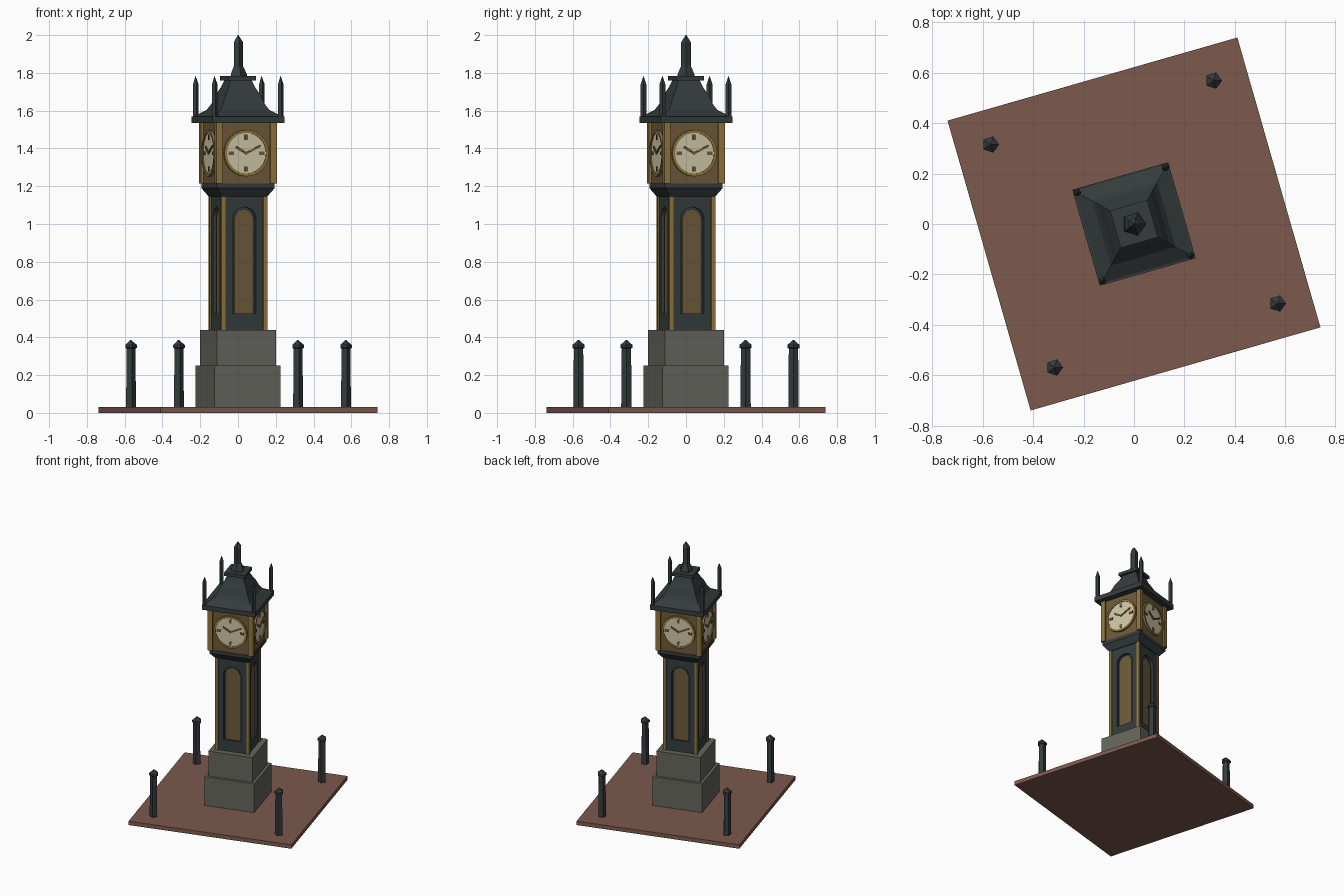
import bpy, bmesh
from math import radians, pi, cos, sin, atan2, hypot
from mathutils import Matrix, Vector

if "Cube" in bpy.data.objects:
    bpy.data.objects.remove(bpy.data.objects["Cube"])

TURN = radians(16)          # whole tower is turned on its paving
K = cos(TURN) + sin(TURN)   # seen half-width / true half-width


def mat(name, c):
    m = bpy.data.materials.new(name)
    m.diffuse_color = (*c, 1)
    m.use_nodes = True
    m.node_tree.nodes["Principled BSDF"].inputs["Base Color"].default_value = m.diffuse_color
    return m


BRICK = mat("brick", (.20, .10, .075))
STONE = mat("stone", (.13, .13, .11))
DARK = mat("dark_iron", (.035, .045, .045))
GOLD = mat("gold", (.28, .18, .045))
BRONZE = mat("bronze", (.15, .10, .04))
CREAM = mat("cream", (.62, .56, .38))


def rot(side=0):
    return Matrix.Rotation(TURN + side * pi / 2, 4, 'Z')


def finish(name, bm, material, m=Matrix()):
    bmesh.ops.transform(bm, matrix=m, verts=bm.verts)
    bmesh.ops.recalc_face_normals(bm, faces=bm.faces)
    me = bpy.data.meshes.new(name)
    bm.to_mesh(me)
    bm.free()
    me.materials.append(material)
    o = bpy.data.objects.new(name, me)
    bpy.context.collection.objects.link(o)
    return o


def box(name, lo, hi, material, m, local=Matrix()):
    bm = bmesh.new()
    bmesh.ops.create_cube(bm, size=1)
    for v in bm.verts:
        v.co = Vector([a + (c + .5) * (b - a) for a, b, c in zip(lo, hi, v.co)])
    return finish(name, bm, material, m @ local)


def loft(name, prof, n, material, m=Matrix(), a0=0.0):
    """Stack of n-sided rings from (radius, z) pairs, capped."""
    bm = bmesh.new()
    rings = [[bm.verts.new((r * cos(a0 + 2 * pi * i / n), r * sin(a0 + 2 * pi * i / n), z))
              for i in range(n)] for r, z in prof]
    for a, b in zip(rings, rings[1:]):
        for i in range(n):
            bm.faces.new((a[i], a[(i + 1) % n], b[(i + 1) % n], b[i]))
    bm.faces.new(rings[0])
    bm.faces.new(rings[-1])
    return finish(name, bm, material, m)


def square(name, prof, material):
    return loft(name, [(h * 2 ** .5, z) for h, z in prof], 4, material, rot(), pi / 4)


def prism(name, pts, y0, y1, material, m):
    """Outline in x,z pushed from y0 to y1."""
    bm = bmesh.new()
    a = [bm.verts.new((x, y0, z)) for x, z in pts]
    b = [bm.verts.new((x, y1, z)) for x, z in pts]
    n = len(pts)
    for i in range(n):
        bm.faces.new((a[i], a[(i + 1) % n], b[(i + 1) % n], b[i]))
    bm.faces.new(a)
    bm.faces.new(b)
    return finish(name, bm, material, m)


def arch(w, z0, z1):
    return [(-w, z0), (w, z0)] + [(w * cos(pi * i / 12), z1 - w + w * sin(pi * i / 12)) for i in range(13)]


# Paving and stone plinth
square("paving", [(.598, 0), (.598, .03)], BRICK)
square("plinth_lower", [(.182, .03), (.182, .25)], STONE)
square("plinth_upper", [(.162, .25), (.162, .44)], STONE)

# Shaft, neck, clock head, cornice
shaft = square("shaft", [(.119, .44), (.119, 1.15)], DARK)
square("neck", [(.125, 1.145), (.157, 1.19), (.157, 1.215)], DARK)
square("clock_head", [(.152, 1.215), (.152, 1.535)], BRONZE)
square("cornice", [(.198, 1.535), (.198, 1.57)], DARK)

# Bell roof and cap plate
bell = [(.235, 1.57), (.165, 1.605), (.142, 1.635), (.12, 1.68), (.09, 1.725), (.07, 1.765)]
square("roof", [(e / K, z) for e, z in bell], DARK)
square("roof_cap", [(.077, 1.76), (.077, 1.783)], DARK)
loft("finial", [(.048, 1.783), (.046, 1.795), (.03, 1.83), (.027, 1.835),
                (.027, 1.962), (.022, 1.97), (.002, 2.0)], 5, DARK)

CZ, FY = 1.375, -.152     # clock centre height, wall plane
for s in range(4):
    m = rot(s)
    # Arched recess with panel
    cut = prism("recess_cutter", arch(.064, .525, 1.09), -.15, -.098, DARK, m)
    cut.hide_render = True
    cut.hide_viewport = True
    mod = shaft.modifiers.new("recess", 'BOOLEAN')
    mod.object = cut
    mod.solver = 'EXACT'
    prism("arch_panel", arch(.049, .525, 1.075), -.104, -.09, BRONZE, m)
    # Corner strips and pilasters
    box("shaft_corner", (-.126, -.126, .44), (-.104, -.104, 1.15), GOLD, m)
    box("head_pilaster", (-.166, -.166, 1.215), (-.132, -.132, 1.535), GOLD, m)
    # Dial: bezel ring, face, hour marks, hands
    up = m @ Matrix.Translation((0, FY, CZ)) @ Matrix.Rotation(pi / 2, 4, 'X')
    bm = bmesh.new()
    n = 24
    rings = [[bm.verts.new((r * cos(2 * pi * i / n), r * sin(2 * pi * i / n), z)) for i in range(n)]
             for r, z in [(.123, -.003), (.123, .014), (.108, .014), (.108, -.003)]]
    for j in range(4):
        a, b = rings[j], rings[(j + 1) % 4]
        for i in range(n):
            bm.faces.new((a[i], a[(i + 1) % n], b[(i + 1) % n], b[i]))
    finish("dial_bezel", bm, GOLD, up)
    loft("dial_face", [(.109, -.002), (.109, .008)], n, CREAM, up)
    for k in range(4):
        box("hour_mark", (.07, -.009, .006), (.098, .009, .012), BRONZE, up,
            Matrix.Rotation(k * pi / 2, 4, 'Z'))
    for name, dx, dz, w in [("hour_hand", -.056, .034, .006), ("minute_hand", .078, .039, .005)]:
        box(name, (-.006, -w, .006), (hypot(dx, dz), w, .014), BRONZE, up,
            Matrix.Rotation(atan2(dz, dx), 4, 'Z'))
    # Roof corner spires
    p = m @ Vector((.182, .182, 0))
    loft("corner_spire", [(.016, 1.565), (.016, 1.74), (.002, 1.78)], 5, DARK, Matrix.Translation(p))
    # Bollards
    p = m @ Vector((.46, .46, 0))
    loft("bollard", [(.029, .03), (.026, .34), (.034, .345), (.034, .36), (.024, .368), (.003, .386)],
         5, DARK, Matrix.Translation(p))
# the cutter objects must stay evaluated for the recess
for o in bpy.data.objects:
    if o.name.startswith("recess_cutter"):
        o.hide_viewport = False
        o.display_type = 'WIRE'

# Bake the recesses and drop the cutters
bpy.context.view_layer.update()
dg = bpy.context.evaluated_depsgraph_get()
baked = bpy.data.meshes.new_from_object(shaft.evaluated_get(dg))
shaft.modifiers.clear()
shaft.data = baked
for o in [o for o in bpy.data.objects if o.name.startswith("recess_cutter")]:
    bpy.data.objects.remove(o)
